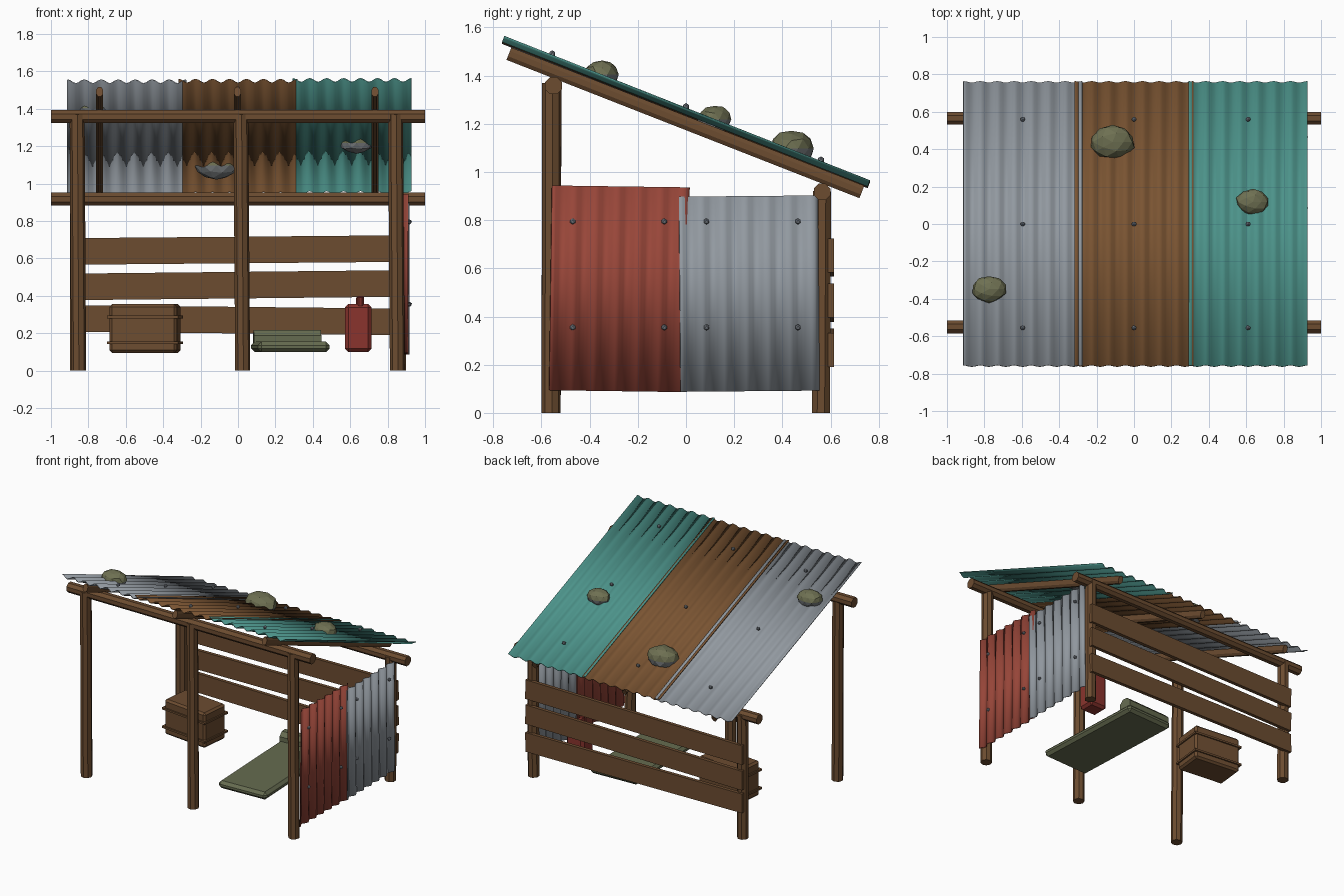
import bpy, bmesh, math, random
from mathutils import Matrix, Vector, Euler

if "Cube" in bpy.data.objects:
    bpy.data.objects.remove(bpy.data.objects["Cube"])

random.seed(4)


def mat(name, r, g, b):
    m = bpy.data.materials.new(name)
    m.diffuse_color = [((c / 255 + 0.055) / 1.055) ** 2.4 for c in (r, g, b)] + [1]
    m.use_nodes = True
    m.node_tree.nodes["Principled BSDF"].inputs["Base Color"].default_value = m.diffuse_color
    return m


WOOD = mat("weathered wood", 108, 76, 48)
RUST = mat("brown sheet", 122, 84, 50)
GREY = mat("grey sheet", 146, 153, 160)
TEAL = mat("teal sheet", 76, 147, 138)
RED = mat("red sheet", 152, 70, 57)
CANRED = mat("can red", 138, 52, 45)
CANVAS = mat("olive canvas", 102, 108, 80)
STONE = mat("grey stone", 118, 122, 124)
MOSS = mat("mossy stone", 110, 112, 82)
SCREW = mat("screw steel", 128, 134, 142)


def add(name, bm, *mats, smooth=False):
    bmesh.ops.recalc_face_normals(bm, faces=bm.faces)
    me = bpy.data.meshes.new(name)
    bm.to_mesh(me)
    bm.free()
    for m in mats:
        me.materials.append(m)
    for p in me.polygons:
        p.use_smooth = smooth
    ob = bpy.data.objects.new(name, me)
    bpy.context.collection.objects.link(ob)
    return ob


def rod(name, a, b, r, m, sides=8, squash=1.0):
    """Faceted cylinder from a to b; squash narrows it in x."""
    a, b = Vector(a), Vector(b)
    d = b - a
    bm = bmesh.new()
    bmesh.ops.create_cone(bm, cap_ends=True, segments=sides, radius1=r, radius2=r, depth=d.length)
    rot = d.to_track_quat('Z', 'Y').to_matrix().to_4x4()
    spin = Matrix.Rotation(math.pi / sides, 4, 'Z')
    for v in bm.verts:
        v.co = rot @ (spin @ v.co)
        v.co.x *= squash
        v.co += (a + b) / 2
    return add(name, bm, m)


def box(name, c, size, m, rot=(0, 0, 0), bevel=0.0, segs=1):
    bm = bmesh.new()
    bmesh.ops.create_cube(bm, size=1)
    bmesh.ops.scale(bm, vec=size, verts=bm.verts)
    if bevel:
        bmesh.ops.bevel(bm, geom=bm.edges[:], offset=bevel, segments=segs,
                        affect='EDGES', profile=0.5)
    bm.transform(Matrix.Translation(c) @ Euler([math.radians(t) for t in rot]).to_matrix().to_4x4())
    return add(name, bm, m)


def sheet(name, width, length, matrix, m, pitch=0.09, amp=0.011):
    """Corrugated sheet: waves along local x, straight along local y."""
    n = round(width / pitch * 6)
    bm = bmesh.new()
    rows = []
    for i in range(n + 1):
        x = (i / n - 0.5) * width
        z = amp * math.cos(math.pi * 2 * i / 6)
        rows.append([bm.verts.new((x, s * length / 2, z)) for s in (-1, 1)])
    for p, q in zip(rows, rows[1:]):
        bm.faces.new((p[0], q[0], q[1], p[1]))
    bm.transform(matrix)
    ob = add(name, bm, m, smooth=True)
    mod = ob.modifiers.new("thickness", 'SOLIDIFY')
    mod.thickness = 0.006
    mod.offset = 0


def screw(name, c, r=0.014):
    bm = bmesh.new()
    bmesh.ops.create_icosphere(bm, subdivisions=1, radius=r)
    bm.transform(Matrix.Translation(c))
    add(name, bm, SCREW)


# posts: three tall at the front, two short at the back
for i, (xb, xt) in enumerate([(-0.852, -0.86), (0.025, 0.015), (0.852, 0.842)]):
    rod(f"front_post_{i}", (xb, -0.56, 0), (xt, -0.557, 1.37), 0.04, WOOD)
for i, x in enumerate((-0.86, 0.86)):
    rod(f"back_post_{i}", (x, 0.56, 0), (x, 0.565, 0.92), 0.04, WOOD)

# cross beams
rod("front_beam", (-1, -0.55, 1.358), (1, -0.55, 1.358), 0.038, WOOD)
rod("back_beam", (-1, 0.565, 0.917), (1, 0.565, 0.917), 0.037, WOOD)

# sloping rafters
for i, x in enumerate((-0.74, -0.003, 0.732)):
    rod(f"rafter_{i}", (x, -0.735, 1.491), (x, 0.73, 0.917), 0.03, WOOD, squash=0.68)

# back slats, slightly crooked
for i, (z, tilt) in enumerate([(0.27, 0.6), (0.457, -0.6), (0.645, -0.5)]):
    box(f"back_slat_{i}", (0, 0.602, z), (1.78, 0.026, 0.142), WOOD, (0, tilt, 0))

# corrugated roof
SLOPE = math.radians(21.55)


def roof_z(y):
    return 1.245 - y * math.tan(SLOPE)


for name, x, lift, m in (("grey", -0.595, 0, GREY), ("brown", 0.0, 0.003, RUST), ("teal", 0.61, 0.007, TEAL)):
    M = Matrix.Translation((x, 0, 1.245 + lift)) @ Matrix.Rotation(-SLOPE, 4, 'X')
    sheet(f"{name}_roof_sheet", 0.635, 1.632, M, m)
    for j, y in enumerate((-0.555, 0, 0.56)):
        screw(f"{name}_roof_screw_{j}", (x, y, roof_z(y) + 0.02 + lift))

# corrugated right wall
for name, y, z, x, w, h, tilt, m, ys in (
        ("red", -0.277, 0.515, 0.897, 0.57, 0.85, -0.8, RED, (-0.47, -0.09)),
        ("grey", 0.262, 0.495, 0.904, 0.575, 0.81, 0.5, GREY, (0.085, 0.465))):
    face = Matrix(((0, 0, 1, 0), (1, 0, 0, 0), (0, 1, 0, 0), (0, 0, 0, 1)))
    M = Matrix.Translation((x, y, z)) @ Matrix.Rotation(math.radians(tilt), 4, 'X') @ face
    sheet(f"{name}_wall_sheet", w, h, M, m)
    for sy in ys:
        for sz in (0.355, 0.795):
            screw(f"{name}_wall_screw", (x + 0.014, sy, sz), 0.013)

# stones weighing down the roof, mossy on top and grey below
for i, (x, y, z, rx, ry, rz) in enumerate([(-0.775, -0.348, 1.405, 0.094, 0.073, 0.06),
                                           (-0.115, 0.438, 1.097, 0.12, 0.094, 0.076),
                                           (0.635, 0.118, 1.218, 0.09, 0.071, 0.06)]):
    bm = bmesh.new()
    bmesh.ops.create_icosphere(bm, subdivisions=2, radius=1)
    for v in bm.verts:
        v.co *= random.uniform(0.93, 1.04)
    for f in bm.faces:
        f.material_index = 1 if f.calc_center_median().z > 0.1 else 0
    bm.transform(Matrix.Translation((x, y, z)) @ Matrix.Diagonal((rx, ry, rz, 1)))
    add(f"roof_stone_{i}", bm, STONE, MOSS)

# wooden crate with two bands
box("crate", (-0.497, 0.205, 0.225), (0.362, 0.22, 0.26), WOOD, (0, 0, -6), 0.014)
for i, z in enumerate((0.15, 0.287)):
    box(f"crate_band_{i}", (-0.497, 0.205, z), (0.382, 0.24, 0.014), WOOD, (0, 0, -6))

# sleeping mat with a rolled pillow
box("sleeping_mat", (0.28, 0.05, 0.127), (0.385, 0.87, 0.056), CANVAS, (0, 0, 2.5), 0.02)
rod("pillow_roll", (0.083, 0.415, 0.167), (0.443, 0.431, 0.167), 0.054, CANVAS)

# fuel can with cap and handle
box("fuel_can", (0.643, 0.33, 0.228), (0.142, 0.13, 0.256), CANRED, (0, 0, 0), 0.018)
rod("can_cap", (0.655, 0.29, 0.35), (0.655, 0.28, 0.395), 0.02, CANRED)
box("can_handle", (0.643, 0.345, 0.382), (0.022, 0.09, 0.016), CANRED)
for i, y in enumerate((0.308, 0.382)):
    box(f"can_handle_leg_{i}", (0.643, y, 0.365), (0.022, 0.016, 0.03), CANRED)
